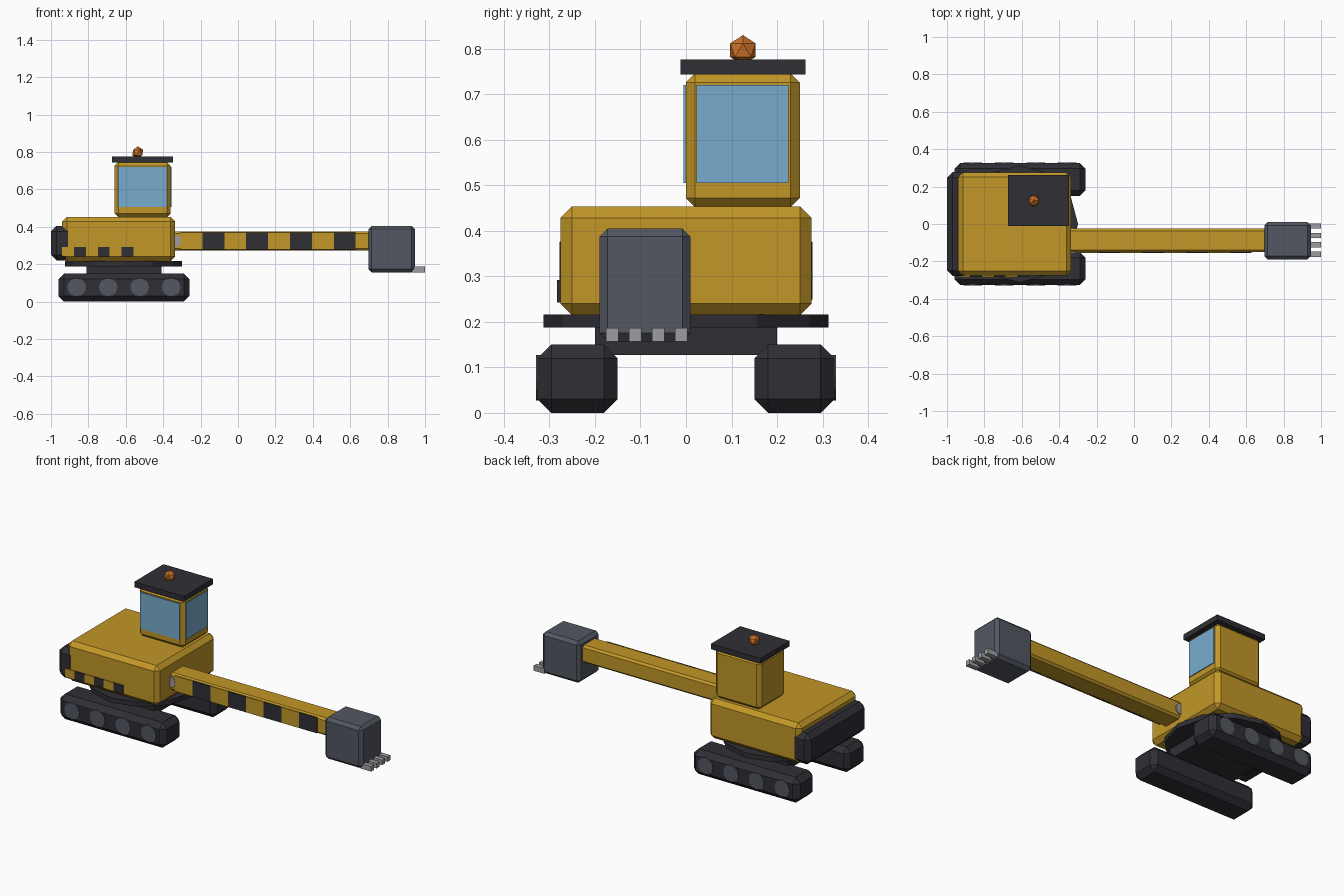
import bpy
from math import pi

cube = bpy.data.objects.get("Cube")
if cube:
    bpy.data.objects.remove(cube, do_unlink=True)


def material(name, rgb):
    mat = bpy.data.materials.new(name)
    mat.use_nodes = True
    color = (*rgb, 1)
    mat.diffuse_color = color
    mat.node_tree.nodes["Principled BSDF"].inputs["Base Color"].default_value = color
    return mat


YELLOW = material("machine yellow", (0.54, 0.31, 0.02))
DARK = material("dark rubber", (0.028, 0.028, 0.036))
STEEL = material("blue grey steel", (0.085, 0.095, 0.12))
METAL = material("bare metal", (0.34, 0.34, 0.36))
GLASS = material("window blue", (0.19, 0.41, 0.62))
ORANGE = material("beacon orange", (0.62, 0.17, 0.02))


def finish(name, mat):
    obj = bpy.context.object
    obj.name = name
    obj.data.materials.append(mat)
    return obj


def box(name, mat, xs, ys, zs, bevel=0):
    """Box spanning three (low, high) ranges, with optional chamfered edges."""
    spans = (xs, ys, zs)
    bpy.ops.mesh.primitive_cube_add(size=1, location=[(a + b) / 2 for a, b in spans])
    obj = finish(name, mat)
    obj.scale = [b - a for a, b in spans]
    bpy.ops.object.transform_apply(location=False, rotation=False, scale=True)
    if bevel:
        mod = obj.modifiers.new("chamfer", "BEVEL")
        mod.width = bevel
        mod.segments = 1
    return obj


def cylinder(name, mat, center, radius, depth, sides, along_y=False):
    bpy.ops.mesh.primitive_cylinder_add(
        vertices=sides, radius=radius, depth=depth, location=center,
        rotation=(pi / 2 if along_y else 0, 0, 0))
    return finish(name, mat)


def stripes(name, start, step, count, ys, zs):
    """Row of alternating yellow and dark plates along x."""
    for i in range(count):
        x = start + i * step
        box(f"{name}_{i + 1}", DARK if i % 2 else YELLOW, (x, x + step), ys, zs)


# Undercarriage: mirrored tracks with wheels on the outer faces
for side, label in ((-1, "front"), (1, "back")):
    ys = sorted((side * 0.15, side * 0.326))
    box(f"{label}_track", DARK, (-0.96, -0.26), ys, (0, 0.15), 0.03)
    for i in range(4):
        cylinder(f"{label}_track_wheel_{i + 1}", STEEL,
                 (-0.862 + i * 0.168, side * 0.315, 0.077), 0.05, 0.03, 12, True)
box("chassis", DARK, (-0.81, -0.41), (-0.2, 0.2), (0.127, 0.19))
cylinder("turntable", DARK, (-0.612, 0, 0.202), 0.313, 0.028, 12)

# Upper body
box("body", YELLOW, (-0.94, -0.336), (-0.276, 0.276), (0.215, 0.453), 0.025)
box("counterweight", DARK, (-1, -0.88), (-0.278, 0.278), (0.22, 0.405), 0.03)
stripes("body_stripe", -0.94, 0.0635, 6, (-0.283, -0.275), (0.242, 0.292))

# Cab
box("cab", YELLOW, (-0.66, -0.36), (0, 0.25), (0.452, 0.746), 0.02)
box("roof", DARK, (-0.674, -0.348), (-0.012, 0.262), (0.744, 0.776))
box("front_window", GLASS, (-0.642, -0.38), (-0.006, 0.002), (0.505, 0.72))
box("side_window", GLASS, (-0.362, -0.355), (0.023, 0.225), (0.505, 0.72))
bpy.ops.mesh.primitive_ico_sphere_add(subdivisions=1, radius=0.033,
                                      location=(-0.536, 0.125, 0.797))
finish("beacon", ORANGE)

# Arm with its pivot pin
box("arm", YELLOW, (-0.38, 0.72), (-0.15, -0.025), (0.272, 0.376), 0.012)
stripes("arm_stripe", -0.307, 0.117, 8, (-0.156, -0.149), (0.278, 0.37))
cylinder("arm_pivot", METAL, (-0.337, -0.0875, 0.325), 0.033, 0.14, 12, True)

# Bucket with teeth
box("bucket", STEEL, (0.697, 0.945), (-0.19, 0.01), (0.157, 0.405), 0.018)
for i in range(4):
    y = -0.162 + i * 0.0505
    box(f"bucket_tooth_{i + 1}", METAL, (0.93, 1), (y - 0.014, y + 0.014), (0.157, 0.187))
